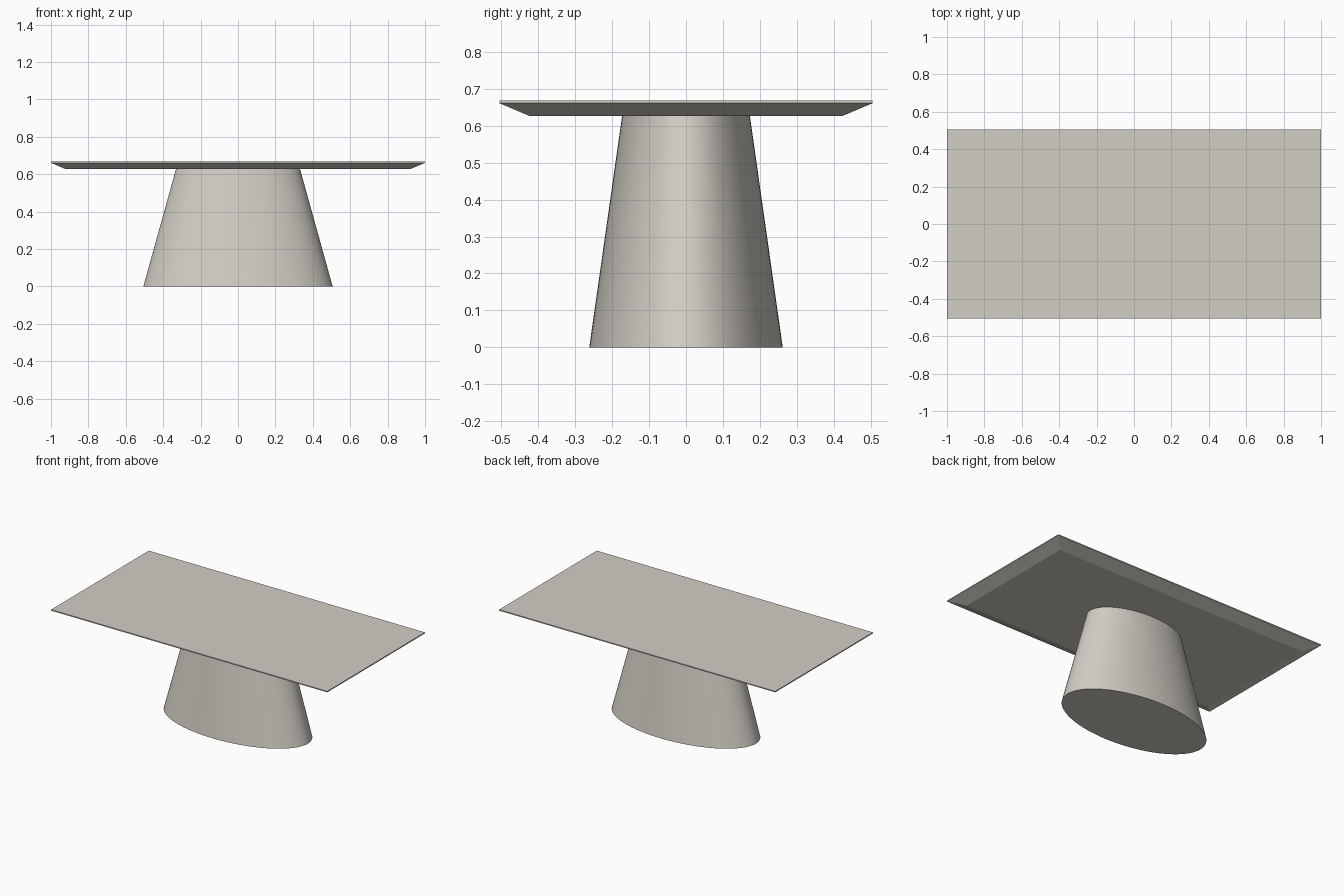
import bpy, bmesh, math

if "Cube" in bpy.data.objects:
    bpy.data.objects.remove(bpy.data.objects["Cube"])

stone = bpy.data.materials.new("warm light grey")
stone.diffuse_color = (0.65, 0.62, 0.56, 1.0)
stone.use_nodes = True
stone.node_tree.nodes["Principled BSDF"].inputs["Base Color"].default_value = stone.diffuse_color


def loft(name, rings, smooth=False):
    """Closed solid through a stack of equal-length point rings."""
    bm = bmesh.new()
    loops = [[bm.verts.new(p) for p in ring] for ring in rings]
    n = len(loops[0])
    for low, high in zip(loops, loops[1:]):
        for i in range(n):
            j = (i + 1) % n
            bm.faces.new((low[i], low[j], high[j], high[i])).smooth = smooth
    bm.faces.new(loops[0][::-1])
    bm.faces.new(loops[-1])
    # keep the rims crisp
    for e in bm.edges:
        if e.calc_face_angle(0) > math.radians(30):
            e.smooth = False
    mesh = bpy.data.meshes.new(name)
    bm.to_mesh(mesh)
    bm.free()
    mesh.materials.append(stone)
    obj = bpy.data.objects.new(name, mesh)
    bpy.context.collection.objects.link(obj)
    return obj


def rectangle(x, y, z):
    return [(-x, -y, z), (x, -y, z), (x, y, z), (-x, y, z)]


def ellipse(rx, ry, z, n=96):
    return [(rx * math.cos(2 * math.pi * i / n), ry * math.sin(2 * math.pi * i / n), z)
            for i in range(n)]


# Tapered oval pedestal
loft("pedestal", [ellipse(0.506, 0.262, 0.0), ellipse(0.332, 0.173, 0.627)], smooth=True)

# Thin slab with an undercut chamfer and a narrow vertical lip
loft("tabletop", [rectangle(0.92, 0.425, 0.627),
                  rectangle(1.0, 0.505, 0.661),
                  rectangle(1.0, 0.505, 0.668)])
